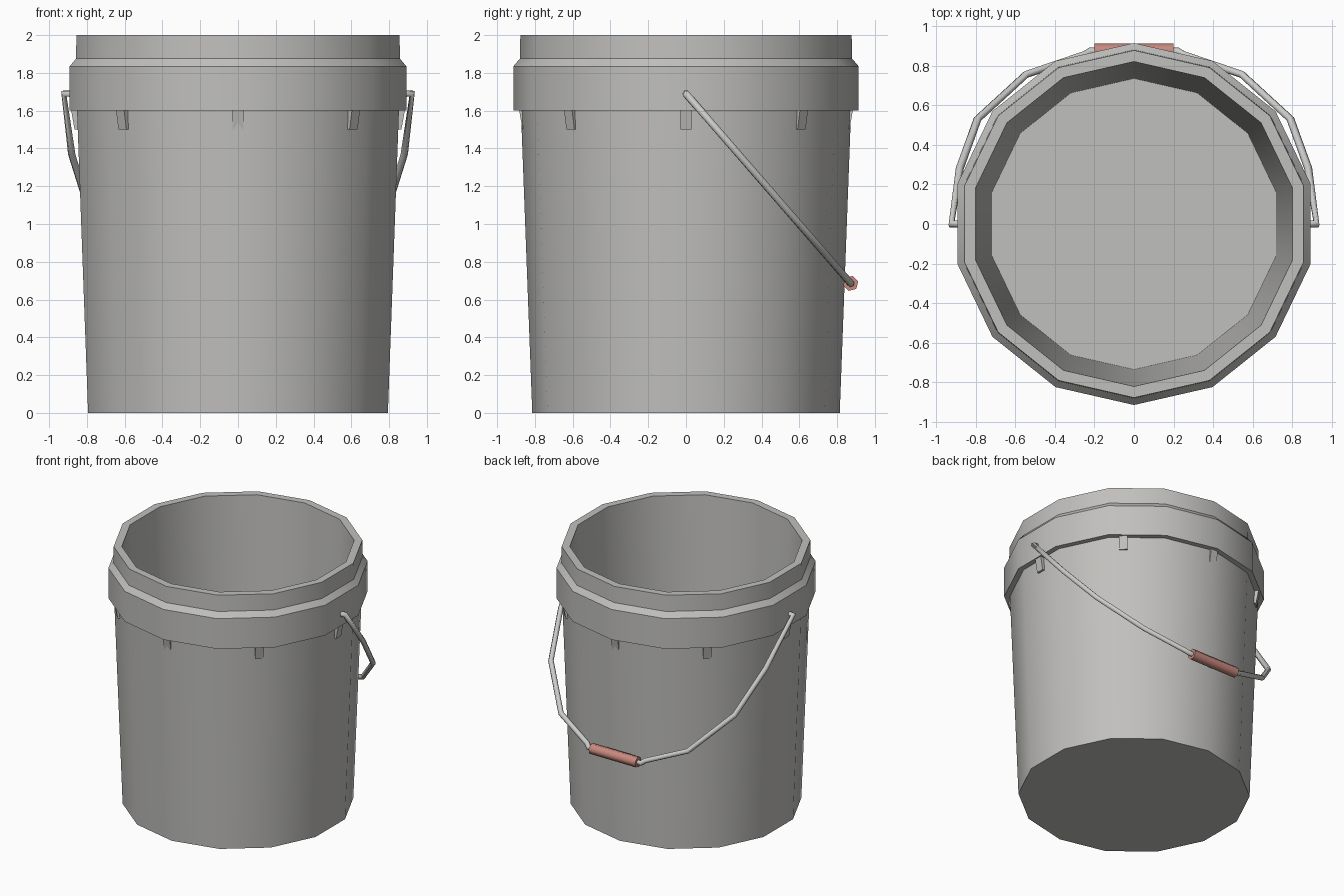
import bpy, bmesh, math
from mathutils import Vector, Matrix

if "Cube" in bpy.data.objects:
    bpy.data.objects.remove(bpy.data.objects["Cube"])

SIDES = 14


def material(name, rgb):
    m = bpy.data.materials.new(name)
    m.diffuse_color = (*rgb, 1)
    m.use_nodes = True
    m.node_tree.nodes["Principled BSDF"].inputs["Base Color"].default_value = m.diffuse_color
    return m


plastic = material("grey plastic", (0.53, 0.525, 0.51))
metal = material("light wire metal", (0.60, 0.60, 0.585))
red = material("dull red grip", (0.58, 0.25, 0.21))


def finish(name, bm, mat, smooth=True):
    bmesh.ops.recalc_face_normals(bm, faces=bm.faces)
    me = bpy.data.meshes.new(name)
    bm.to_mesh(me)
    bm.free()
    me.materials.append(mat)
    ob = bpy.data.objects.new(name, me)
    bpy.context.collection.objects.link(ob)
    if smooth:
        bpy.ops.object.select_all(action='DESELECT')
        ob.select_set(True)
        bpy.context.view_layer.objects.active = ob
        bpy.ops.object.shade_smooth_by_angle(angle=math.radians(32))
    return ob


# Bucket shell: one lathed profile (radius, height), capped at base and inner floor
profile = [(0.814, 0), (0.874, 1.6), (0.914, 1.6), (0.914, 1.835),
           (0.88, 1.875), (0.877, 2.0), (0.82, 2.0), (0.735, 0.06)]
bm = bmesh.new()
rings = []
for r, z in profile:
    ring = []
    for i in range(SIDES):
        a = math.pi / 2 + i * math.tau / SIDES
        ring.append(bm.verts.new((r * math.cos(a), r * math.sin(a), z)))
    rings.append(ring)
for lo, hi in zip(rings, rings[1:]):
    for i in range(SIDES):
        j = (i + 1) % SIDES
        bm.faces.new((lo[i], lo[j], hi[j], hi[i]))
bm.faces.new(rings[0])
bm.faces.new(rings[-1])
finish("bucket_body", bm, plastic)

# Small tapered ribs under the collar
bm = bmesh.new()
for k in range(8):
    rot = Matrix.Rotation(k * math.tau / 8, 4, 'Z')
    box = bmesh.ops.create_cube(bm, size=1)["verts"]
    for v in box:
        top = v.co.z > 0
        outer = 0.884 if top else 0.865
        x = outer if v.co.x > 0 else 0.835
        v.co = rot @ Vector((x, v.co.y * 0.06, 1.605 if top else 1.5))
finish("collar_ribs", bm, plastic, smooth=False)

# Wire handle: half path as (x, y) lying in a sloping plane, mirrored in x
half = [(0.86, 0), (0.922, 0), (0.88, 0.28), (0.79, 0.53), (0.545, 0.755),
        (0.25, 0.855), (0.225, 0.872), (0.19, 0.872)]


def on_plane(x, y):
    return (x, y, 1.69 - y * 1.152)


path = [on_plane(x, y) for x, y in half]
path += [on_plane(-x, y) for x, y in reversed(half)]
cu = bpy.data.curves.new("wire_handle", 'CURVE')
cu.dimensions = '3D'
cu.bevel_depth = 0.02
cu.bevel_resolution = 1
cu.use_fill_caps = True
sp = cu.splines.new('POLY')
sp.points.add(len(path) - 1)
for p, co in zip(sp.points, path):
    p.co = (*co, 1)
sp.use_smooth = True
cu.materials.append(metal)
bpy.context.collection.objects.link(bpy.data.objects.new("wire_handle", cu))

# Grip tube around the middle of the wire
bm = bmesh.new()
bmesh.ops.create_cone(bm, cap_ends=True, segments=6, radius1=0.041, radius2=0.041, depth=0.4,
                      matrix=Matrix.Translation(on_plane(0, 0.872)) @ Matrix.Rotation(math.pi / 2, 4, 'Y')
                      @ Matrix.Rotation(math.radians(15), 4, 'Z'))
grip = finish("hand_grip", bm, red)
for f in grip.data.polygons:
    f.use_smooth = len(f.vertices) == 4
edge = grip.data.attributes.get("sharp_edge") or grip.data.attributes.new("sharp_edge", 'BOOLEAN', 'EDGE')
for e in grip.data.edges:
    a, b = (grip.data.vertices[i].co.x for i in e.vertices)
    edge.data[e.index].value = abs(a - b) < 0.01
